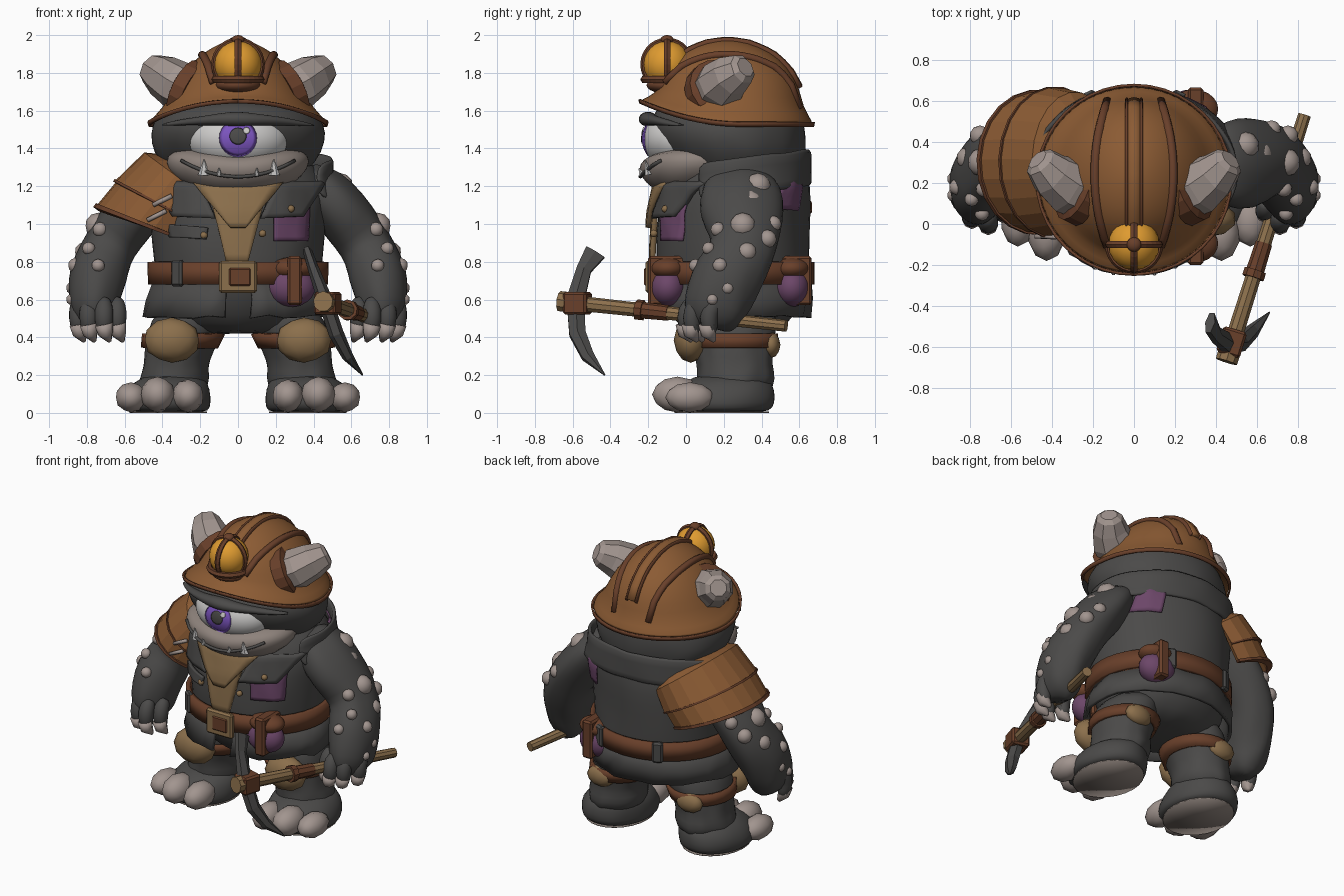
import bpy, bmesh, random
from math import sin, cos, radians
from mathutils import Vector, Matrix
from mathutils.bvhtree import BVHTree

if "Cube" in bpy.data.objects:
    bpy.data.objects.remove(bpy.data.objects["Cube"])
rng = random.Random(4)


def paint(name, *rgb):
    m = bpy.data.materials.new(name)
    m.use_nodes = True
    m.diffuse_color = (*rgb, 1)
    m.node_tree.nodes["Principled BSDF"].inputs["Base Color"].default_value = (*rgb, 1)
    return m


HIDE = paint("charcoal", .07, .068, .066)
ORANGE = paint("orange leather", .26, .105, .034)
BROWN = paint("dark leather", .14, .05, .023)
TAN = paint("tan", .26, .16, .072)
CLAW = paint("bone", .36, .3, .275)
JAW = paint("taupe", .27, .225, .2)
PURPLE = paint("purple cloth", .15, .062, .14)
AMBER = paint("amber", .74, .33, .03)
WHITE = paint("eye white", .62, .61, .6)
VIOLET = paint("violet", .2, .09, .52)


def finish(me, name, mat, smooth=True, sub=0, thick=0, mirror=False, bevel=0):
    ob = bpy.data.objects.new(name, me)
    bpy.context.collection.objects.link(ob)
    me.materials.append(mat)
    me.polygons.foreach_set("use_smooth", [smooth] * len(me.polygons))
    if thick:
        mod = ob.modifiers.new("thickness", "SOLIDIFY")
        mod.thickness, mod.offset = thick, 0
    if bevel:
        ob.modifiers.new("bevel", "BEVEL").width = bevel
    if sub:
        mod = ob.modifiers.new("round", "SUBSURF")
        mod.levels = mod.render_levels = sub
    if mirror:
        ob.modifiers.new("mirror", "MIRROR").use_mirror_merge = False
    return ob


def surface(name, mat, rings, closed=True, jitter=0, **kw):
    """Skin a list of point rings; closed rings get end caps."""
    n = len(rings[0])
    verts = [Vector(p) for ring in rings for p in ring]
    for v in verts:
        if v.z > .02:
            v += Vector([rng.uniform(-jitter, jitter) for _ in range(3)])
    faces = [(i*n + j, i*n + (j+1) % n, (i+1)*n + (j+1) % n, (i+1)*n + j)
             for i in range(len(rings) - 1) for j in range(n if closed else n - 1)]
    if closed:
        for ring, start, flip in ((rings[0], 0, True), (rings[-1], (len(rings)-1)*n, False)):
            verts.append(sum((Vector(p) for p in ring), Vector()) / n)
            for j in range(n):
                a, b = start + j, start + (j+1) % n
                faces.append((b, a, len(verts)-1) if flip else (a, b, len(verts)-1))
    me = bpy.data.meshes.new(name)
    me.from_pydata(verts, [], faces)
    return finish(me, name, mat, **kw)


def loft(name, mat, rings, arc=None, n=24, warp=lambda p: p, **kw):
    """Stack of ellipses (z, rx, ry, cx, cy); angle zero is the front."""
    a, b = arc or (0, 360)
    angles = [radians(a + (b - a) * j / n) for j in range(n + 1 if arc else n)]
    pts = [[warp(Vector((cx + rx*sin(t), cy - ry*cos(t), z))) for t in angles]
           for z, rx, ry, cx, cy in rings]
    return surface(name, mat, pts, closed=not arc, **kw)


def tube(name, mat, path, n=12, ref=(0, 1, 0), **kw):
    """Sweep an ellipse along (x, y, z, ra, rb)."""
    rings = []
    for i, (x, y, z, ra, rb) in enumerate(path):
        p, q = path[max(i-1, 0)], path[min(i+1, len(path)-1)]
        t = (Vector(q[:3]) - Vector(p[:3])).normalized()
        u = Vector(ref).cross(t).normalized()
        v = t.cross(u)
        rings.append([Vector((x, y, z)) + u*ra*cos(radians(360*j/n)) + v*rb*sin(radians(360*j/n))
                      for j in range(n)])
    return surface(name, mat, rings, **kw)


def solid(name, mat, build, **kw):
    bm = bmesh.new()
    build(bm)
    me = bpy.data.meshes.new(name)
    bm.to_mesh(me)
    bm.free()
    return finish(me, name, mat, **kw)


def blobs(name, mat, items, detail=3, **kw):
    """Ellipsoids given as (x, y, z, rx, ry, rz), joined in one mesh."""
    def build(bm):
        for x, y, z, *r in items:
            r = r * 3 if len(r) == 1 else r
            bmesh.ops.create_icosphere(bm, subdivisions=detail, radius=1,
                                       matrix=Matrix.Translation((x, y, z)) @ Matrix.Diagonal((*r, 1)))
    return solid(name, mat, build, **kw)


def box(name, mat, at, size, turn=0, **kw):
    m = Matrix.Translation(at) @ Matrix.Rotation(radians(turn), 4, "Z") @ Matrix.Diagonal((*size, 1))
    return solid(name, mat, lambda bm: bmesh.ops.create_cube(bm, size=1, matrix=m), smooth=False, bevel=.012, **kw)


def tree(ob):
    return BVHTree.FromPolygons([v.co for v in ob.data.vertices], [p.vertices[:] for p in ob.data.polygons])


def onto(target, x, z, lift, side=-1):
    hit = target.ray_cast(Vector((x, side*3, z)), Vector((0, -side, 0)))[0]
    return x, (hit.y if hit else .25) + side*lift, z


def patch(name, mat, target, corners, side=-1, lift=.01, thick=.009, **kw):
    """Quad of (x, z) corners laid on a body from the front or back."""
    a, b, c, d = [Vector(p) for p in corners]
    k = 8
    grid = [[a.lerp(b, j/k).lerp(d.lerp(c, j/k), i/k) for j in range(k + 1)] for i in range(k + 1)]
    return surface(name, mat, [[onto(target, p.x, p.y, lift, side) for p in row] for row in grid],
                   closed=False, thick=thick, **kw)


def disc(name, mat, target, x, z, r, lift):
    turns = [radians(15 * j) for j in range(24)]
    surface(name, mat, [[onto(target, x + r*k/5*cos(t), z + r*k/5*sin(t), lift) for t in turns]
                        for k in range(1, 6)])


# Torso, coat and belt
torso = loft("torso", HIDE, [(.42, .28, .24, 0, .25), (.52, .4, .34, 0, .25), (.64, .43, .39, 0, .25),
             (.76, .445, .41, 0, .245), (.9, .46, .41, 0, .245), (1.05, .47, .41, 0, .25),
             (1.2, .49, .39, 0, .27), (1.32, .4, .34, 0, .29), (1.42, .3, .25, 0, .3)],
             jitter=.01, sub=1)
chest = tree(torso)
loft("coat_skirt", HIDE, [(.51, .49, .415, 0, .235), (.6, .47, .41, 0, .24), (.7, .435, .4, 0, .245)],
     arc=(8, 352), n=30, jitter=.01, thick=.025)
loft("belt", BROWN, [(.68, .462, .425, 0, .24), (.8, .464, .425, 0, .24)], arc=(0, 360), n=40, thick=.03)
loft("collar", HIDE, [(1.16, .54, .385, 0, .27), (1.24, .48, .375, 0, .27), (1.36, .5, .39, 0, .26)],
     arc=(58, 302), warp=lambda p: p + Vector((0, 0, .13*(p.y - .35))), jitter=.008, thick=.035, sub=1)
patch("scarf", TAN, chest, [(-.16, 1.2), (.16, 1.2), (.05, .79), (-.06, .79)], lift=.02, thick=.03)
patch("scarf_fold", TAN, chest, [(-.24, 1.22), (.24, 1.22), (.04, .98), (-.04, .98)], lift=.045, thick=.03)
patch("lapel", HIDE, chest, [(.2, 1.22), (.46, 1.22), (.34, 1.04), (.12, 1.03)], lift=.025, thick=.03, mirror=True)
patch("pocket_flap", HIDE, chest, [(-.38, 1.0), (-.16, .98), (-.17, .92), (-.36, .93)], lift=.015, thick=.02)
patch("chest_patch", PURPLE, chest, [(.19, 1.1), (.38, 1.1), (.37, .91), (.19, .91)], lift=.016)
patch("back_patch", PURPLE, chest, [(.24, 1.31), (.39, 1.29), (.42, 1.08), (.27, 1.07)], side=1, lift=.018)
blobs("buttons", TAN, [(.13, -.17, .95, .02), (-.18, -.15, .94, .02), (.28, -.11, 1.08, .02)], detail=2)
box("buckle", TAN, (0, -.195, .72), (.2, .04, .17))
box("buckle_centre", BROWN, (.01, -.212, .72), (.12, .02, .1))
box("belt_loops", HIDE, (.32, -.08, .74), (.07, .04, .14), turn=35, mirror=True)
box("back_loops", HIDE, (.22, .625, .74), (.07, .04, .14), turn=-25, mirror=True)
for side, y, tip in (("front", -.095, -1), ("back", .56, 1)):
    blobs(side + "_pouch", PURPLE, [(.28, y, .665, .13, .095, .105)])
    blobs(side + "_pouch_flap", BROWN, [(.29, y, .765, .12, .095, .06)])
    box(side + "_pouch_strap", BROWN, (.3, y + .005*tip, .7), (.075, .2, .26))

# Head
loft("head", HIDE, [(1.2, .26, .24, 0, .27), (1.28, .38, .33, 0, .28), (1.38, .455, .385, 0, .25),
     (1.48, .465, .415, 0, .215), (1.57, .44, .41, 0, .215), (1.66, .34, .34, 0, .22)],
     n=28, jitter=.01, sub=1)


def cheek(p):
    """Lower the top of the muzzle beneath the eye."""
    dip = .055 * max(0, 1 - abs(p.x)/.36) * max(0, min(1, (p.z - 1.25)/.13))
    return p - Vector((0, 0, dip))


muzzle = loft("muzzle", JAW, [(1.155, .14, .1, 0, .0), (1.185, .25, .19, 0, .01), (1.255, .35, .275, 0, .03),
              (1.33, .39, .3, 0, .05), (1.39, .36, .28, 0, .045), (1.425, .22, .17, 0, .03)],
              warp=cheek, n=32, jitter=.003, sub=1)
snout = tree(muzzle)
tube("mouth", HIDE, [(*onto(snout, x/20, 1.25 + .95*(x/20)**2, 0), .009, .012) for x in range(-6, 7)], n=6)
for name, x, high in (("left_tusk", .19, .08), ("right_tusk", -.18, .08), ("left_tooth", .1, .035), ("right_tooth", -.1, .035)):
    px, py, pz = onto(snout, x, 1.26, .0)
    tube(name, WHITE, [(px, py, pz, .4*high, .02), (px, py - .015, pz + high, .003, .003)], n=6, smooth=False)
eyeball = tree(blobs("eye", WHITE, [(0, -.03, 1.45, .27, .2, .17)], detail=5))
disc("iris", VIOLET, eyeball, 0, 1.455, .1, .004)
disc("pupil", HIDE, eyeball, 0, 1.465, .045, .008)
disc("eye_glint", WHITE, eyeball, .045, 1.495, .018, .011)
tube("brow", HIDE, [(x/10, -.205 + 1.15*(x/10)**2, 1.555 - .2*(x/10)**2, .042 - .009*abs(x), .055 - .01*abs(x))
     for x in range(-4, 5)], jitter=.004, sub=1)


# Helmet with horns and lamp
def peak(p):
    """Lift the front of the brim."""
    return p + Vector((0, 0, .42 * max(0, .3 - p.y)**2 * max(0, 1.97 - p.z) / .45))


helmet = loft("helmet", ORANGE, [(1.6, .38, .37, 0, .23), (1.52, .465, .455, 0, .215), (1.54, .475, .46, 0, .215),
              (1.62, .39, .39, 0, .23), (1.72, .345, .37, 0, .235), (1.83, .27, .31, 0, .235),
              (1.91, .18, .23, 0, .225), (1.96, .09, .12, 0, .22), (1.975, .02, .02, 0, .22)],
              n=32, warp=peak, sub=1)
shell = tree(helmet)


def rib(name, mat, x, width, flare, **kw):
    path = []
    for k in range(17):
        y = -.11 + .71 * k / 16
        px = x + flare * ((k - 8) / 8)**2
        hit = shell.ray_cast(Vector((px, y, 3)), Vector((0, 0, -1)))[0]
        path.append((px, y, hit.z - .004, .02, width))
    tube(name, mat, path, n=8, ref=(1, 0, 0), **kw)


rib("crest", ORANGE, 0, .035, 0)
rib("crest_edges", BROWN, .036, .008, 0, mirror=True)
rib("side_ribs", BROWN, .19, .022, -.06, mirror=True)
loft("brim_edge", BROWN, [(1.515, .468, .457, 0, .215), (1.54, .474, .462, 0, .215)], arc=(0, 360), n=40,
     thick=.012, warp=peak)
tube("horn_sockets", BROWN, [(.23, .15, 1.69, .17, .17), (.29, .175, 1.72, .165, .165), (.3, .18, 1.725, .12, .12)],
     n=16, smooth=False, mirror=True)
tube("horns", CLAW, [(.25, .16, 1.7, .13, .14), (.33, .19, 1.74, .13, .14), (.4, .24, 1.785, .115, .115),
     (.455, .3, 1.82, .085, .085), (.47, .315, 1.83, .055, .055)], n=8, smooth=False, mirror=True)
blobs("lamp", AMBER, [(0, -.1, 1.845, .125, .125, .125)])
blobs("lamp_mount", BROWN, [(0, -.07, 1.735, .125, .14, .05), (0, -.1, 1.975, .035, .035, .025)])
for name, z, rot in (("lamp_ring", 1.765, (0, 0, 0)), ("cage_across", 1.845, (90, 0, 0)), ("cage_along", 1.845, (0, 90, 0))):
    bpy.ops.mesh.primitive_torus_add(location=(0, -.1, z), rotation=[radians(r) for r in rot], major_radius=.122,
                                     minor_radius=.02, major_segments=28, minor_segments=6)
    bpy.context.object.name = name
    bpy.context.object.data.materials.append(BROWN)

# Arms, hands and warts
tube("arms", HIDE, [(.34, .3, 1.25, .1, .14), (.45, .29, 1.18, .14, .22), (.55, .29, 1.06, .145, .23),
     (.64, .31, .95, .15, .19), (.7, .3, .85, .145, .18), (.745, .22, .73, .16, .19),
     (.76, .18, .62, .145, .18), (.76, .15, .53, .13, .17), (.745, .13, .45, .08, .12)],
     n=16, jitter=.012, sub=1, mirror=True)
for k, (x, y) in enumerate([(.64, .06), (.71, -.0), (.79, .03), (.845, .12)]):
    tube(f"finger_{k}", HIDE, [(x, y + .05, .6, .04, .045), (x, y, .54, .056, .056), (x, y, .46, .05, .05),
         (x - .01, y + .02, .42, .03, .03)], n=10, sub=1, mirror=True)
    tube(f"claw_{k}", CLAW, [(x, y - .005, .47, .048, .05), (x - .01, y, .42, .04, .042), (x - .03, y + .03, .38, .012, .012)],
         n=8, mirror=True)
blobs("warts", CLAW, [(.54, .38, 1.2, .07), (.55, .26, 1.18, .06), (.6, .34, 1.11, .075), (.74, .3, .99, .07),
      (.73, .17, .97, .04), (.81, .32, .85, .055), (.86, .18, .78, .04), (.875, .22, .66, .035), (.79, .12, .87, .035),
      (.75, .43, .92, .05), (.67, .46, 1.0, .045), (.74, .05, .78, .035), (.88, .14, .6, .03)],
      detail=2, mirror=True)

# Shoulder guard on the right arm
tilt = Matrix.Translation((-.28, .3, 1.23)) @ Matrix.Rotation(radians(37), 4, "Y")


def shoulder(p):
    """Slant the hem, then lean the guard along the arm."""
    return tilt @ Vector((p.x, p.y, p.z - .3 * (p.x + .27) * p.z / .39))


for name, mat, rings, thick in (
        ("guard_lower", ORANGE, [(-.39, .28, .33, 0, 0), (-.16, .27, .34, 0, 0)], .03),
        ("guard_upper", ORANGE, [(-.22, .28, .35, 0, 0), (-.02, .25, .33, 0, 0), (.03, .17, .27, 0, 0)], .03),
        ("guard_hem", BROWN, [(-.4, .285, .335, 0, 0), (-.375, .285, .335, 0, 0)], .04),
        ("guard_seam", BROWN, [(-.23, .285, .353, 0, 0), (-.215, .285, .353, 0, 0)], .035)):
    loft(name, mat, rings, arc=(155, 380), n=14, warp=shoulder, thick=thick, smooth=False)
for name, x, z in (("staple_upper", -.4, 1.13), ("staple_lower", -.43, 1.05)):
    tube(name, CLAW, [(x - .05, -.06, z - .03, .012, .012), (x + .05, -.065, z + .02, .012, .012)], n=6)

# Legs, feet and knee pads
loft("legs", HIDE, [(.1, .18, .2, .35, .25), (.19, .19, .21, .335, .265), (.25, .175, .2, .33, .26), (.33, .185, .21, .315, .255),
     (.42, .2, .22, .285, .25), (.56, .19, .24, .25, .25)], jitter=.01, sub=1, mirror=True)
loft("feet", HIDE, [(.006, .15, .18, .37, .18), (.006, .22, .26, .37, .19), (.05, .235, .29, .375, .18),
     (.12, .225, .275, .37, .195), (.2, .17, .2, .345, .24)], jitter=.006, sub=1, mirror=True)
loft("soles", JAW, [(0, .205, .25, .37, .19), (.008, .205, .25, .37, .19)], mirror=True)
blobs("toes", CLAW, [(.265, -.04, .09, .085, .135, .088), (.425, -.045, .097, .092, .135, .095),
      (.565, .02, .082, .085, .13, .08)], detail=2, mirror=True)
loft("knee_straps", BROWN, [(.345, .195, .22, .31, .253), (.42, .21, .228, .288, .25)], arc=(0, 360), thick=.02, mirror=True)
blobs("knee_pads", TAN, [(.35, .025, .385, .15, .09, .12), (.34, .45, .36, .1, .05, .07)], detail=2, mirror=True)

# Pickaxe in the left hand
grip = Vector((.45, -.67, .59)), Vector((.83, .53, .46))
for name, mat, a, b, r0, r1 in (("pick_handle", TAN, 0, 1, .042, .032), ("handle_butt", TAN, 0, .04, .055, .055),
                                ("handle_wrap", BROWN, .34, .48, .046, .042), ("wrap_knot", BROWN, .34, .37, .055, .055)):
    p, q = grip[0].lerp(grip[1], a), grip[0].lerp(grip[1], b)
    tube(name, mat, [(*p, r0, r0), (*q, r1, r1)], n=9, ref=(1, 0, 0), smooth=False)
box("pick_binding", BROWN, (.475, -.575, .58), (.12, .13, .12), turn=-17)
tube("pick_head", HIDE, [(.37, -.48, .85, .025, .065), (.4, -.54, .76, .03, .045), (.46, -.585, .6, .04, .055),
     (.52, -.575, .42, .04, .05), (.58, -.52, .3, .03, .038), (.66, -.43, .2, .004, .004)], n=6, smooth=False)
